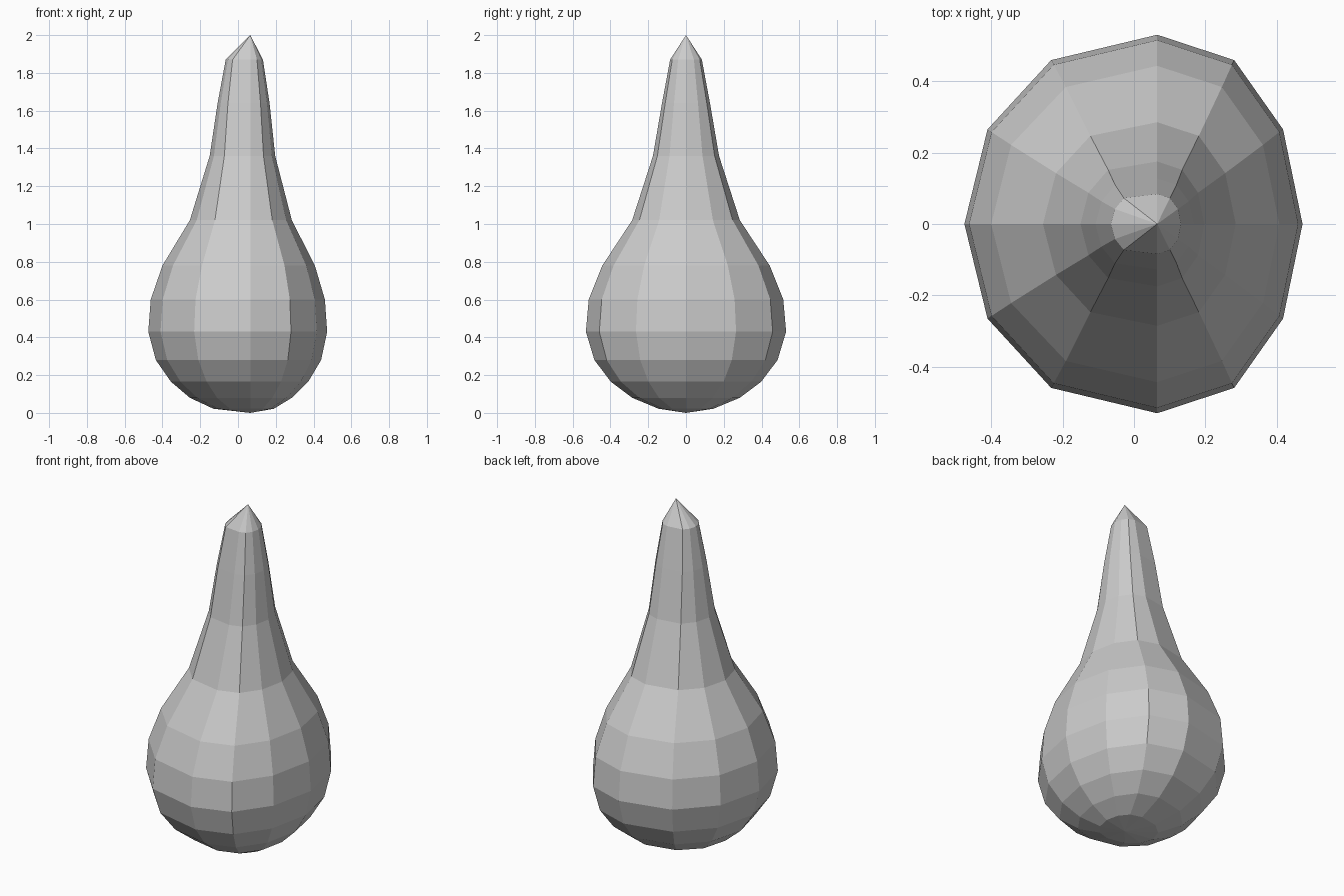
import bpy, bmesh
from math import sin, cos, pi

if "Cube" in bpy.data.objects:
    bpy.data.objects.remove(bpy.data.objects["Cube"])

AXIS = 0.065   # x of both poles; the body bulges more to the left
SIDES = 12
# profile rings: z, left x, right x, half depth in y
RINGS = [
    (0.022, -0.13, 0.19, 0.145),
    (0.08, -0.255, 0.285, 0.285),
    (0.165, -0.355, 0.372, 0.398),
    (0.28, -0.435, 0.44, 0.485),
    (0.43, -0.475, 0.472, 0.53),
    (0.60, -0.462, 0.46, 0.515),
    (0.78, -0.40, 0.407, 0.443),
    (1.02, -0.255, 0.285, 0.285),
    (1.36, -0.15, 0.197, 0.175),
    (1.64, -0.108, 0.167, 0.127),
    (1.87, -0.065, 0.132, 0.084),
]


def ring_point(z, left, right, depth, i):
    a = 2 * pi * i / SIDES
    c = cos(a)
    reach = right - AXIS
    if c < -1e-6:
        # the left side gets squarer toward the neck
        reach = AXIS - left
        t = max(0.0, (z - 0.8) / 1.07)
        if abs(c) < 0.6:
            c = -(0.55 + 0.17 * t)
        elif abs(c) < 0.9:
            c = -(0.88 + 0.03 * t)
    elif 0.1 < c < 0.6:
        c = 0.53
    return (AXIS + reach * c, depth * sin(a), z)


# gourd-shaped body: rings bridged by quads, closed by fans at both poles
bm = bmesh.new()
rows = [[bm.verts.new(ring_point(*r, i)) for i in range(SIDES)] for r in RINGS]
bottom = bm.verts.new((AXIS, 0, 0))
top = bm.verts.new((AXIS, 0, 2))
for i in range(SIDES):
    j = (i + 1) % SIDES
    bm.faces.new((bottom, rows[0][j], rows[0][i]))
    bm.faces.new((top, rows[-1][i], rows[-1][j]))
    for lo, hi in zip(rows, rows[1:]):
        bm.faces.new((lo[i], lo[j], hi[j], hi[i]))
bmesh.ops.recalc_face_normals(bm, faces=bm.faces)

mesh = bpy.data.meshes.new("gourd_body")
bm.to_mesh(mesh)
bm.free()
bpy.context.collection.objects.link(bpy.data.objects.new("gourd_body", mesh))
